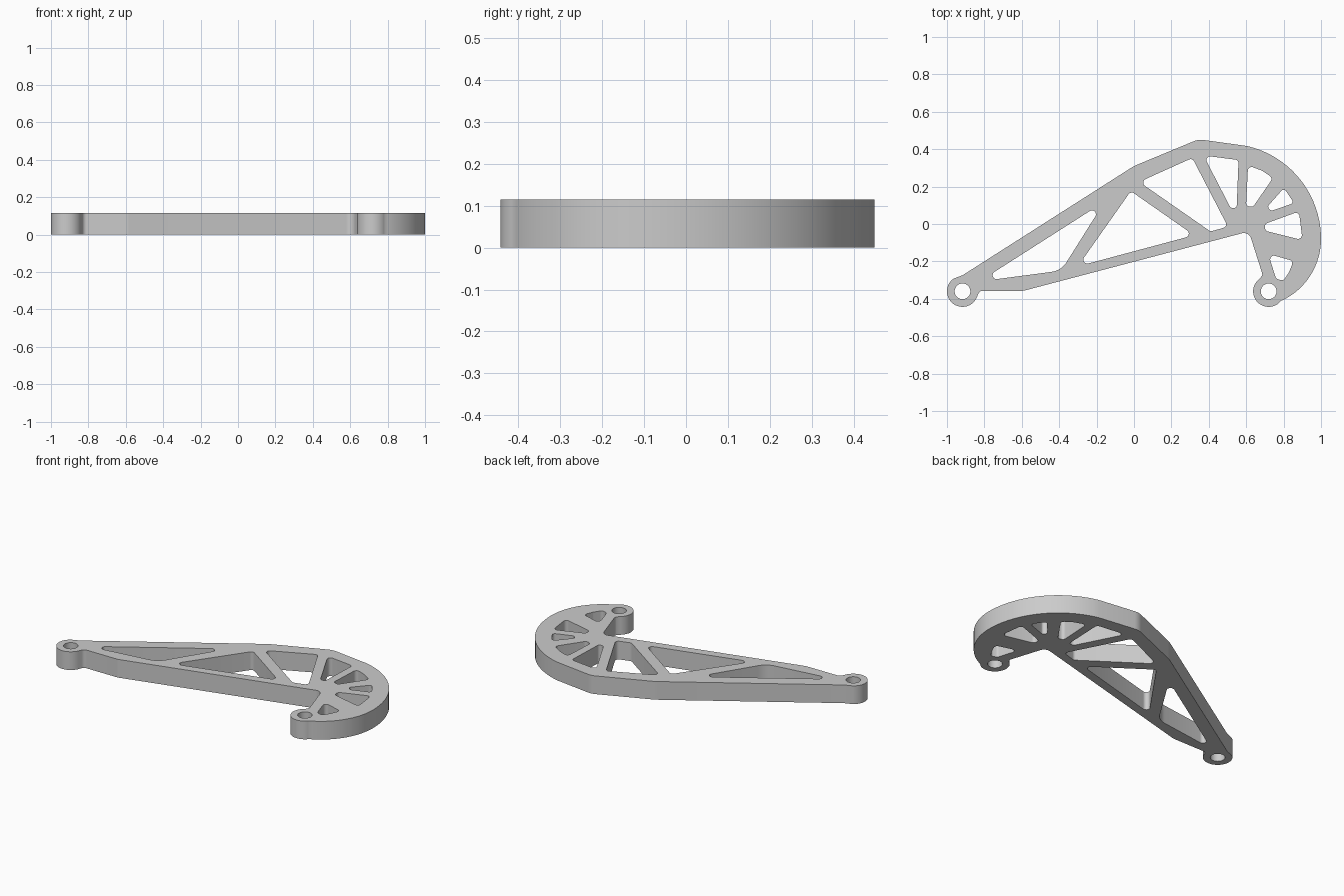
import bpy, bmesh
from math import radians, cos, sin, tan, ceil
from mathutils import Vector

THICKNESS = 0.115

cube = bpy.data.objects.get("Cube")
if cube:
    bpy.data.objects.remove(cube, do_unlink=True)


def arc(cx, cy, r, start, end, step=6):
    """Points on a circular arc, as corners without rounding."""
    n = max(2, ceil(abs(end - start) / step))
    angles = [radians(start + (end - start) * i / n) for i in range(n + 1)]
    return [(cx + r * cos(a), cy + r * sin(a), 0) for a in angles]


def rounded(corners, segments=8):
    """Closed polygon whose corners (x, y, radius) are filleted."""
    points = []
    for i, (x, y, r) in enumerate(corners):
        p = Vector((x, y))
        if r == 0:
            points.append(p)
            continue
        before = Vector(corners[i - 1][:2]) - p
        after = Vector(corners[(i + 1) % len(corners)][:2]) - p
        half = before.angle(after) / 2
        trim = min(r / tan(half), before.length * 0.48, after.length * 0.48)
        radius = trim * tan(half)
        u, v = before.normalized(), after.normalized()
        centre = p + (u + v).normalized() * (radius / sin(half))
        a, b = p + u * trim - centre, p + v * trim - centre
        for k in range(segments + 1):
            points.append(centre + a.slerp(b, k / segments).normalized() * radius)
    return points


def pocket(radius, *corners):
    return rounded([(x, y, radius) for x, y in corners])


def round_hole(x, y, r):
    return rounded(arc(x, y, r, 0, 350, 10))


# Outer outline: left eye, straight top, curved head, right eye, underside
LEFT_EYE, RIGHT_EYE = (-0.917, -0.36), (0.72, -0.36)
EYE_RADIUS, BORE = 0.083, 0.042
outline = (
    arc(*LEFT_EYE, EYE_RADIUS, -20, -235)
    + [(-0.915, -0.273, 0), (0, 0.31, 0.15), (0.345, 0.453, 0.1)]
    + arc(0.49, -0.08, 0.51, 77, 0, 4)
    + arc(0.636, -0.08, 0.364, -4, -63, 4)
    + arc(*RIGHT_EYE, EYE_RADIUS, -38, -235)
    + [(0.688, -0.272, 0.02), (0.614, -0.04, 0.04), (-0.59, -0.357, 0.05),
       (-0.825, -0.357, 0.025)]
)

loops = [
    rounded(outline),
    round_hole(*LEFT_EYE, BORE),
    round_hole(*RIGHT_EYE, BORE),
    # Truss openings of the arm
    rounded([(-0.826, -0.307, 0.021), (-0.157, 0.12, 0.021), (-0.389, -0.249, 0.11)]),
    pocket(0.021, (-0.017, 0.176), (-0.30, -0.226), (0.321, -0.06)),
    pocket(0.021, (0.028, 0.225), (0.312, 0.353), (0.502, -0.014), (0.409, -0.04)),
    # Fan of openings in the head
    pocket(0.02, (0.372, 0.366), (0.559, 0.342), (0.549, 0.085), (0.517, 0.085)),
    pocket(0.02, (0.61, 0.313), (0.684, 0.285), (0.743, 0.246), (0.636, 0.091), (0.599, 0.096)),
    pocket(0.016, (0.802, 0.193), (0.856, 0.112), (0.733, 0.07), (0.712, 0.091)),
    pocket(0.02, (0.882, 0.067), (0.901, -0.086), (0.703, -0.037), (0.698, 0)),
    pocket(0.02, (0.718, -0.16), (0.853, -0.198), (0.829, -0.257), (0.797, -0.305), (0.759, -0.291)),
]

# Filled flat curve, extruded to the plate thickness
curve = bpy.data.curves.new("arm_profile", "CURVE")
curve.dimensions = "2D"
curve.fill_mode = "BOTH"
curve.extrude = THICKNESS / 2
for loop in loops:
    spline = curve.splines.new("POLY")
    spline.points.add(len(loop) - 1)
    for point, co in zip(spline.points, loop):
        point.co = (co.x, co.y, 0, 1)
    spline.use_cyclic_u = True
profile = bpy.data.objects.new("arm_profile", curve)
bpy.context.collection.objects.link(profile)
bpy.context.view_layer.update()
evaluated = profile.evaluated_get(bpy.context.evaluated_depsgraph_get())
mesh = bpy.data.meshes.new_from_object(evaluated)
bpy.data.objects.remove(profile, do_unlink=True)

# Weld caps to walls and stand the plate on the ground
bm = bmesh.new()
bm.from_mesh(mesh)
bmesh.ops.remove_doubles(bm, verts=bm.verts, dist=0.0002)
bmesh.ops.recalc_face_normals(bm, faces=bm.faces)
bmesh.ops.translate(bm, verts=bm.verts, vec=(0, 0, THICKNESS / 2))
bm.to_mesh(mesh)
bm.free()

grey = bpy.data.materials.new("plain_grey")
grey.use_nodes = True
colour = (0.6, 0.6, 0.6, 1)
grey.diffuse_color = colour
grey.node_tree.nodes["Principled BSDF"].inputs["Base Color"].default_value = colour
mesh.materials.clear()
mesh.materials.append(grey)

arm = bpy.data.objects.new("truss_arm", mesh)
bpy.context.collection.objects.link(arm)
bpy.ops.object.select_all(action="DESELECT")
arm.select_set(True)
bpy.context.view_layer.objects.active = arm
bpy.ops.object.shade_smooth_by_angle(angle=radians(30))
